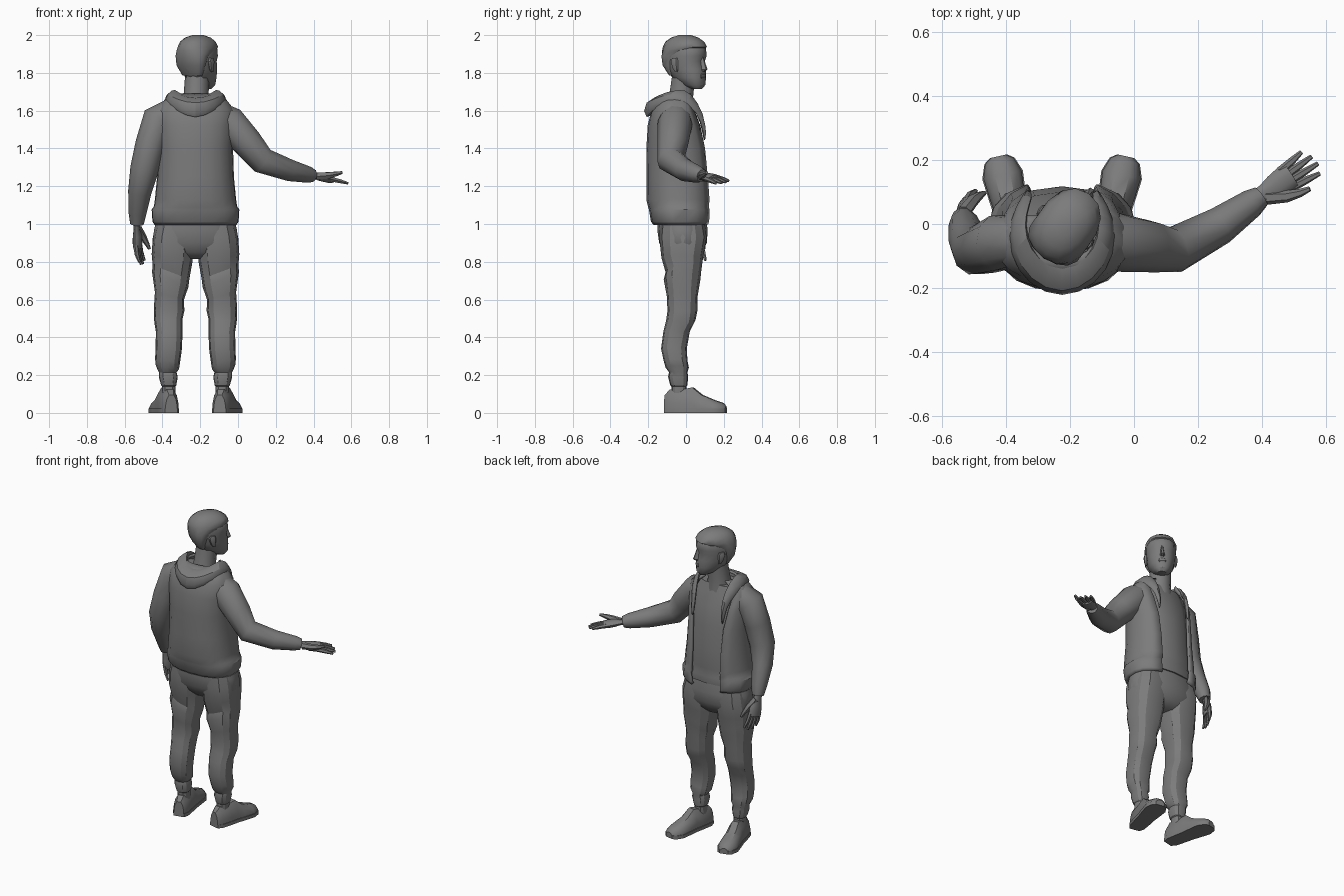
import bpy, bmesh, math
from mathutils import Vector, Matrix

CX = -0.225  # body centre line
GREY = bpy.data.materials.new("dark_grey")
GREY.diffuse_color = (.2, .2, .2, 1)


def loft(name, rings, closed=True, caps=True, angle=35):
    bm = bmesh.new()
    rows = [[bm.verts.new(p) for p in r] for r in rings]
    n = len(rows[0])
    for a, b in zip(rows, rows[1:]):
        for i in range(n if closed else n - 1):
            j = (i + 1) % n
            bm.faces.new((a[i], a[j], b[j], b[i]))
    if caps:
        bm.faces.new(rows[0][::-1])
        bm.faces.new(rows[-1])
    bmesh.ops.recalc_face_normals(bm, faces=bm.faces[:])
    me = bpy.data.meshes.new(name)
    bm.to_mesh(me)
    bm.free()
    me.materials.append(GREY)
    ob = bpy.data.objects.new(name, me)
    bpy.context.collection.objects.link(ob)
    bpy.context.view_layer.objects.active = ob
    for o in bpy.context.selected_objects:
        o.select_set(False)
    ob.select_set(True)
    bpy.ops.object.shade_smooth_by_angle(angle=math.radians(angle))
    return ob


def oval(cx, z, rx, y0, y1, n=14, gap=0.0, power=0.85, tilt=0.0):
    """Horizontal rounded ring; gap (degrees) leaves the front (+y) open."""
    pts, g = [], math.radians(gap)
    for i in range(n):
        a = math.pi / 2 + g + (2 * math.pi - 2 * g) * i / ((n - 1) if gap else n)
        c, s = math.cos(a), math.sin(a)
        pts.append((cx + rx * math.copysign(abs(c) ** power, c),
                    (y0 + y1) / 2 + (y1 - y0) / 2 * math.copysign(abs(s) ** power, s), z + tilt * c))
    return pts


def tube(name, pts, up, n=10, squash=1.0):
    """Tapered tube through (x, y, z, radius) points."""
    P = [Vector(p[:3]) for p in pts]
    rings = []
    for i, p in enumerate(P):
        t = (P[min(i + 1, len(P) - 1)] - P[max(i - 1, 0)]).normalized()
        u = Vector(up).cross(t).normalized()
        v = t.cross(u)
        r = pts[i][3]
        rings.append([p + u * r * math.cos(2 * math.pi * k / n)
                      + v * r * squash * math.sin(2 * math.pi * k / n) for k in range(n)])
    return loft(name, rings, angle=50)


# torso: shirt inside an open jacket  (z, half width, back y, front y)
TORSO = [(1.0, .212, -.165, .12), (1.015, .222, -.178, .127), (1.075, .226, -.188, .13),
         (1.09, .214, -.192, .127), (1.13, .208, -.202, .132), (1.25, .196, -.2, .125),
         (1.4, .191, -.202, .115), (1.52, .2, -.195, .09), (1.6, .2, -.175, .06),
         (1.65, .16, -.15, .045), (1.685, .1, -.11, .04)]
gaps = [24, 24, 25, 25, 26, 28, 32, 36, 40, 42, 44]
jacket = loft("jacket", [oval(CX, *t, n=17, gap=g) for t, g in zip(TORSO, gaps)],
              closed=False, caps=False)
m = jacket.modifiers.new("thickness", 'SOLIDIFY')
m.thickness, m.offset = .016, 0
loft("shirt", [oval(CX, max(z, 1.03), rx * .93, a + .016, b - .014)
               for z, rx, a, b in TORSO[1:10]])

# draped hood: mirrored stations of (rim, outer fold, lower edge), dx from centre
HOOD = [[(0, -.115, 1.675), (0, -.25, 1.655), (0, -.235, 1.505)],
        [(.07, -.1, 1.70), (.11, -.19, 1.67), (.11, -.2, 1.575)],
        [(.105, -.03, 1.735), (.165, -.09, 1.70), (.175, -.11, 1.635)],
        [(.105, .035, 1.715), (.16, .02, 1.675), (.175, .025, 1.62)],
        [(.085, .09, 1.6), (.115, .105, 1.59), (.13, .08, 1.54)],
        [(.095, .1, 1.46), (.11, .118, 1.45), (.12, .1, 1.42)]]
stations = [[(CX + s * x, y, z) for x, y, z in st]
            + [(CX + s * st[0][0] * 1.1, st[0][1] - .01, st[0][2] - .06)]
            for s, group in ((-1, HOOD[:0:-1]), (1, HOOD)) for st in group]
loft("hood", stations, angle=40).modifiers.new("soften", 'SUBSURF').levels = 1

# trousers
loft("trouser_hips", [oval(CX, *t) for t in
     [(1.06, .2, -.15, .1), (.97, .224, -.152, .115), (.9, .232, -.142, .11),
      (.85, .2, -.115, .085), (.815, .12, -.08, .05)]], angle=50)
# leg rings: z, dx, half width, back y, front y, slant of the fold
LEG = [(1.04, .1, .1, -.13, .09, 0), (.93, .118, .108, -.142, .11, 0), (.82, .124, .108, -.13, .09, .02),
       (.745, .13, .097, -.108, .08, .04), (.705, .134, .096, -.118, .076, .04),
       (.62, .138, .077, -.102, .062, .02), (.54, .14, .081, -.098, .06, 0), (.49, .143, .075, -.105, .05, -.01),
       (.43, .139, .071, -.12, .02, 0), (.34, .142, .069, -.132, .004, .01), (.275, .148, .066, -.118, .008, .01),
       (.24, .149, .061, -.108, .015, .01), (.215, .147, .047, -.09, .008, 0), (.19, .144, .05, -.095, .012, 0),
       (.145, .142, .04, -.083, .007, 0), (.14, .142, .035, -.077, .003, 0), (.09, .14, .035, -.077, .003, 0)]
# shoes: distance from heel, half width, height
SHOE = [(0, .032, .095), (.03, .046, .125), (.1, .05, .125), (.15, .051, .135), (.2, .056, .095),
        (.27, .062, .066), (.315, .046, .052), (.33, .026, .035)]


def shoe(name, s, grow, low, flat=None):
    heel = Vector((CX + s * .128, -.11, 0))
    d = Vector((s * .072, .325, 0)).normalized()
    side = Vector((d.y, -d.x, 0))
    rings = []
    for t, w, h in SHOE:
        h, w = flat or h, w * grow
        sec = [(-w, low), (-w, h * .4), (-w * .8, h * .75), (-w * .4, h),
               (w * .4, h), (w * .8, h * .75), (w, h * .4), (w, low)]
        if flat:
            sec = [(-w, 0), (-w, h), (w, h), (w, 0)]
        rings.append([heel + d * t + side * a + Vector((0, 0, b)) for a, b in sec])
    loft(name, rings)


for s, tag in ((-1, "left"), (1, "right")):
    loft("trouser_leg_" + tag, [oval(CX + s * dx, z, rx, a, b, n=12, tilt=s * k)
                                for z, dx, rx, a, b, k in LEG], angle=28)
    shoe("shoe_" + tag, s, .98, .01)
    shoe("shoe_sole_" + tag, s, 1.05, 0, .022)

# sleeves
tube("sleeve_right", [(-.14, -.05, 1.59, .075), (-.045, -.058, 1.535, .092), (.05, -.07, 1.43, .082),
     (.13, -.08, 1.335, .073), (.27, -.005, 1.285, .06), (.37, .066, 1.262, .045),
     (.398, .086, 1.255, .034)], (0, 1, .3))
tube("sleeve_left", [(-.33, -.05, 1.605, .07), (-.42, -.058, 1.55, .09), (-.462, -.075, 1.42, .082),
     (-.495, -.085, 1.29, .076), (-.52, -.05, 1.17, .062), (-.532, 0, 1.06, .048),
     (-.535, .018, 1.0, .036)], (0, 1, .1))


def hand(tag, wrist, d, n, sign, curl):
    w, d = Vector(wrist), Vector(d).normalized()
    n = (Vector(n) - d * Vector(n).dot(d)).normalized()
    s = d.cross(n) * sign

    def at(a, b, c, r):
        return (*(w + d * a + s * b + n * c), r)
    tube("palm_" + tag, [at(-.03, 0, 0, .028), at(.02, 0, 0, .029), at(.06, .004, 0, .043),
                         at(.1, 0, 0, .045), at(.125, 0, 0, .041)], n, squash=.52)
    for k, length in enumerate((.085, .097, .092, .072)):
        b = .031 - .021 * k
        tube(f"finger_{tag}_{k + 1}", [at(.1, b, 0, .014), at(.12 + length * .45, b * 1.2, curl * .3, .012),
             at(.12 + length, b * 1.4, curl, .007)], n, n=6)
    tube("thumb_" + tag, [at(.02, .014, 0, .022), at(.075, .044, .018, .019),
                          at(.115, .056, .034, .013), at(.145, .06, .046, .008)], n, n=6)


hand("right", (.39, .083, 1.257), (.19, .125, -.035), (0, -.15, 1), 1, -.005)
hand("left", (-.537, .02, .995), (.01, .05, -.2), (.95, -.3, 0), -1, .02)

# neck and head, head turned to its right
tube("neck", [(CX, -.035, 1.58, .085), (-.222, -.025, 1.68, .066), (-.215, -.01, 1.8, .064)], (0, 1, 0))
TURN = Matrix.Translation((-.21, -.003, 0)) @ Matrix.Rotation(math.radians(-35), 4, 'Z')
head = [loft("head", [oval(0, *t, power=.9) for t in
        [(1.715, .026, .05, .1), (1.735, .052, .0, .116), (1.775, .072, -.07, .118),
         (1.82, .083, -.105, .117), (1.862, .088, -.115, .107), (1.89, .09, -.118, .118),
         (1.93, .088, -.118, .114), (1.97, .07, -.09, .08)]])]
head.append(loft("hair", [oval(0, *t, power=.9) for t in
            [(1.785, .06, -.08, -.03), (1.84, .087, -.115, -.02), (1.89, .094, -.126, .01),
             (1.92, .095, -.128, .085), (1.937, .094, -.126, .12), (1.965, .082, -.112, .104),
             (1.987, .06, -.08, .07), (2.0, .026, -.035, .03)]], angle=50))
head.append(loft("nose", [[(-w, .1, z), (-w * .4, y, z), (w * .4, y, z), (w, .1, z)] for z, w, y in
            [(1.808, .014, .12), (1.818, .019, .138), (1.845, .012, .128), (1.885, .008, .115)]]))
head.append(loft("mouth", [oval(0, z, w, .09, y, n=8) for z, w, y in
            [(1.768, .02, .118), (1.777, .026, .122), (1.785, .026, .119), (1.793, .022, .121), (1.8, .014, .116)]]))
for s in (-1, 1):
    head.append(loft("ear", [oval(s * .087, z, w, a, b, n=8) for z, w, a, b in
                [(1.805, .005, -.005, .01), (1.825, .011, -.02, .012), (1.86, .015, -.032, .014),
                 (1.878, .01, -.024, .008)]]))
for ob in head:
    ob.data.transform(TURN)
